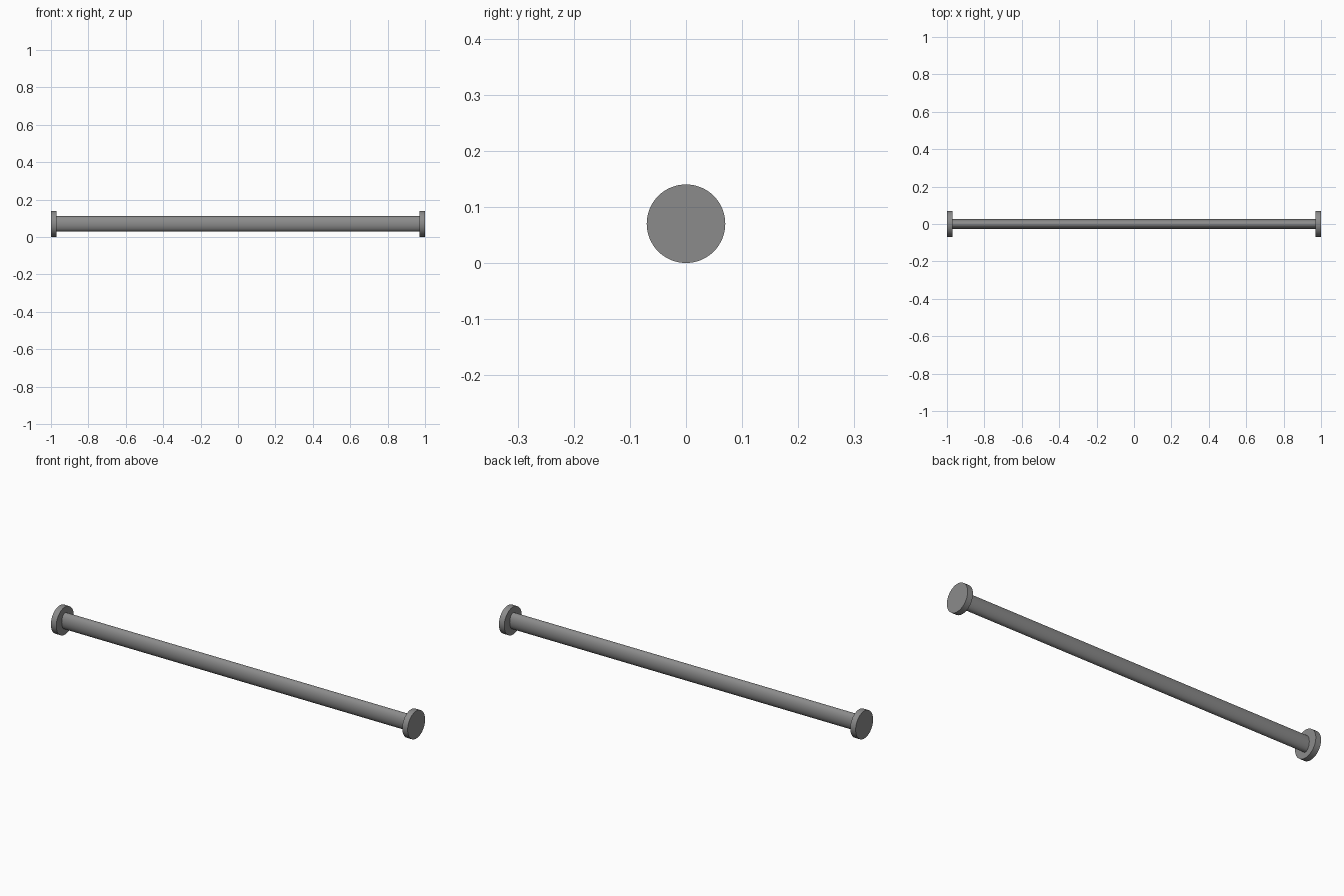
import bpy, bmesh, math

if "Cube" in bpy.data.objects:
    bpy.data.objects.remove(bpy.data.objects["Cube"])

ZC = 0.07

# Dark grey metal
metal = bpy.data.materials.new("dark_grey")
metal.diffuse_color = (0.26, 0.26, 0.26, 1)
metal.use_nodes = True
metal.node_tree.nodes["Principled BSDF"].inputs["Base Color"].default_value = metal.diffuse_color


def prism(name, outline, x0, x1):
    """Extrude a closed (y, z) outline along x."""
    bm = bmesh.new()
    face = bm.faces.new([bm.verts.new((x0, y, z)) for y, z in outline])
    ext = bmesh.ops.extrude_face_region(bm, geom=[face])
    for v in ext["geom"]:
        if isinstance(v, bmesh.types.BMVert):
            v.co.x = x1
    # make sure both ends are capped
    bmesh.ops.holes_fill(bm, edges=[e for e in bm.edges if e.is_boundary], sides=0)
    bmesh.ops.recalc_face_normals(bm, faces=bm.faces)
    me = bpy.data.meshes.new(name)
    bm.to_mesh(me)
    bm.free()
    me.materials.append(metal)
    ob = bpy.data.objects.new(name, me)
    bpy.context.collection.objects.link(ob)
    bpy.ops.object.select_all(action='DESELECT')
    ob.select_set(True)
    bpy.context.view_layer.objects.active = ob
    bpy.ops.object.shade_smooth_by_angle(angle=math.radians(35))
    return ob


def oval(ry, rz, n=64):
    """Ellipse outline around the rail axis."""
    return [(ry * math.cos(math.tau * i / n), ZC + rz * math.sin(math.tau * i / n)) for i in range(n)]


# Oval rail
prism("rail", oval(0.026, 0.041), -0.985, 0.985)

# Round end flanges
for side, label in ((-1, "left"), (1, "right")):
    prism(label + "_flange", oval(0.07, 0.07), side * 0.97, side * 1.0)
